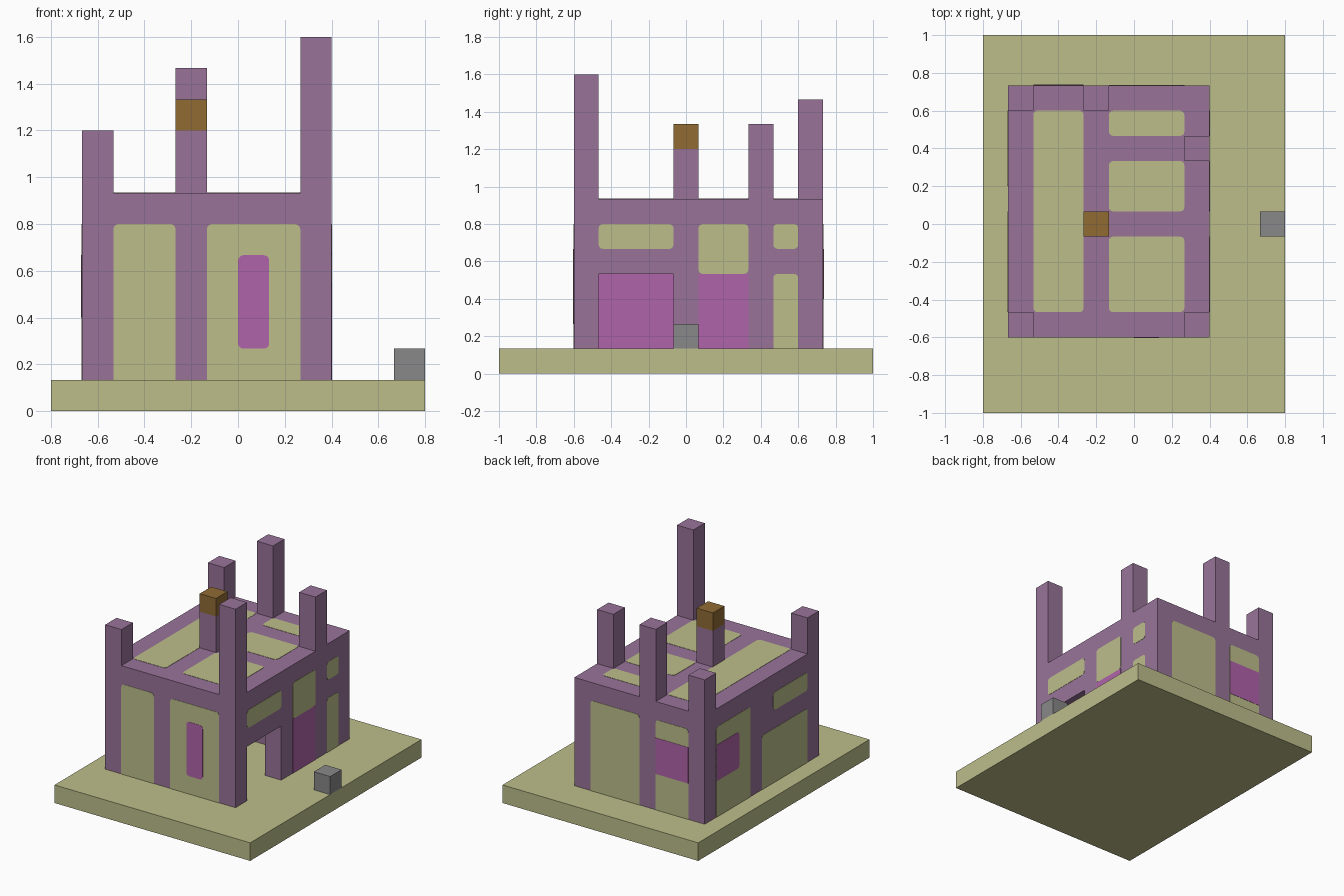
import bpy, bmesh, math
from mathutils import Vector

if "Cube" in bpy.data.objects:
    bpy.data.objects.remove(bpy.data.objects["Cube"])

U = 2 / 15                       # size of one building block
ORIGIN = Vector((-0.8, -1, 0))


def material(name, rgb):
    m = bpy.data.materials.new(name)
    linear = [(c / 255 / 12.92) if c < 11 else ((c / 255 + 0.055) / 1.055) ** 2.4 for c in rgb]
    m.diffuse_color = (*linear, 1)
    m.use_nodes = True
    m.node_tree.nodes["Principled BSDF"].inputs["Base Color"].default_value = (*linear, 1)
    return m


PURPLE = material("dusty purple", (153, 116, 153))
TAN = material("khaki", (189, 190, 139))
PINK = material("magenta", (176, 99, 170))
BROWN = material("brown", (144, 107, 52))
GREY = material("grey", (136, 136, 136))


def finish(name, bm, mat):
    bmesh.ops.recalc_face_normals(bm, faces=bm.faces)
    for v in bm.verts:
        v.co = ORIGIN + v.co * U
    mesh = bpy.data.meshes.new(name)
    bm.to_mesh(mesh)
    bm.free()
    mesh.materials.append(mat)
    bpy.context.collection.objects.link(bpy.data.objects.new(name, mesh))


def box(name, lo, hi, mat=PURPLE):
    """Block between two corners, in block units."""
    lo, hi = Vector(lo), Vector(hi)
    bm = bmesh.new()
    bmesh.ops.create_cube(bm, size=1)
    for v in bm.verts:
        v.co = (lo + hi) / 2 + v.co * (hi - lo)
    finish(name, bm, mat)


# axis and position of each painted plane, with its outward direction
PLANES = {"front": (1, 3, -1), "back": (1, 13, 1), "left": (0, 1, -1),
          "right": (0, 9, 1), "roof": (2, 7, 1), "inner": (0, 5, 1)}


def plate(name, plane, a0, b0, a1, b1, mat=TAN, soft="", layer=1):
    """Thin panel; soft lists rounded corners: a b c d from low-low, anticlockwise."""
    axis, pos, sign = PLANES[plane]
    r = 0.17
    outline = []
    for n, (a, b, sa, sb) in enumerate([(a0, b0, 1, 1), (a1, b0, -1, 1),
                                        (a1, b1, -1, -1), (a0, b1, 1, -1)]):
        if "abcd"[n] not in soft:
            outline.append((a, b))
            continue
        for s in range(4):
            t = math.pi * (1 + n / 2 + s / 6)
            outline.append((a + sa * r + r * math.cos(t), b + sb * r + r * math.sin(t)))
    bm = bmesh.new()
    verts = []
    for a, b in outline:
        p = [a, b]
        p.insert(axis, pos - sign * 0.01)
        verts.append(bm.verts.new(p))
    face = bm.faces.new(verts)
    top = bmesh.ops.extrude_face_region(bm, geom=[face])["geom"]
    shift = Vector((0, 0, 0))
    shift[axis] = sign * (0.01 + 0.015 * layer)
    for v in top:
        if isinstance(v, bmesh.types.BMVert):
            v.co += shift
    finish(name, bm, mat)


# ground and loose block
box("ground_slab", (0, 0, 0), (12, 15, 1), TAN)
box("stone_block", (11, 7, 1), (12, 8, 2), GREY)

# walls, with a doorway in the +x side
box("front_wall", (1, 3, 1), (9, 4, 6))
box("back_wall", (1, 12, 1), (9, 13, 6))
box("left_wall", (1, 4, 1), (2, 12, 6))
box("right_wall", (8, 7, 1), (9, 12, 6))
box("door_lintel", (8, 4, 4), (9, 7, 6))
box("roof_slab", (1, 3, 6), (9, 13, 7))

# inner partitions
box("long_partition", (4, 4, 1), (5, 12, 6))
box("partition_lintel", (5, 7, 4), (8, 8, 6))
box("rear_partition", (5, 10, 1), (8, 11, 6))
plate("inner_panel", "inner", 4, 1, 7, 4, PINK)

# roof posts: block position and top height
for name, x, y, top in [("front_right_post", 1, 3, 9), ("front_left_post", 8, 3, 12),
                        ("back_right_post", 1, 12, 9), ("back_middle_post", 4, 12, 11),
                        ("side_post", 8, 10, 10), ("chimney", 4, 7, 9)]:
    box(name, (x, y, 7), (x + 1, y + 1, top))
box("chimney_cap", (4, 7, 9), (5, 8, 10), BROWN)

# front panels
plate("front_panel_narrow", "front", 2, 1, 4, 6, soft="cd")
plate("front_panel_wide", "front", 5, 1, 8, 6, soft="cd")
plate("front_window", "front", 6, 2, 7, 5, PINK, "abcd", 2)

# back panels
plate("back_panel_wide", "back", 5, 1, 8, 6, soft="cd")
plate("back_panel_narrow", "back", 2, 1, 4, 6, soft="cd")
plate("back_window", "back", 2, 3, 4, 5, PINK, layer=2)

# panels on the -x side
plate("left_panel_rear", "left", 9, 1, 12, 6, soft="cd")
plate("left_window", "left", 10, 3, 12, 5, PINK, "ad", 2)
plate("left_panel_low", "left", 4, 1, 8, 4, soft="cd")
plate("left_panel_high", "left", 4, 5, 7, 6, soft="abcd")

# panels on the +x side
plate("right_panel_over_door", "right", 4, 5, 7, 6, soft="abcd")
plate("right_panel_middle", "right", 8, 4, 10, 6, soft="abcd")
plate("right_window", "right", 8, 1, 10, 4, PINK)
plate("right_panel_high", "right", 11, 5, 12, 6, soft="abcd")
plate("right_panel_low", "right", 11, 1, 12, 4, soft="cd")

# roof panels
plate("roof_panel_long", "roof", 2, 4, 4, 12, soft="abcd")
for name, y0, y1 in [("front", 4, 7), ("middle", 8, 10), ("back", 11, 12)]:
    plate("roof_panel_" + name, "roof", 5, y0, 8, y1, soft="abcd")
